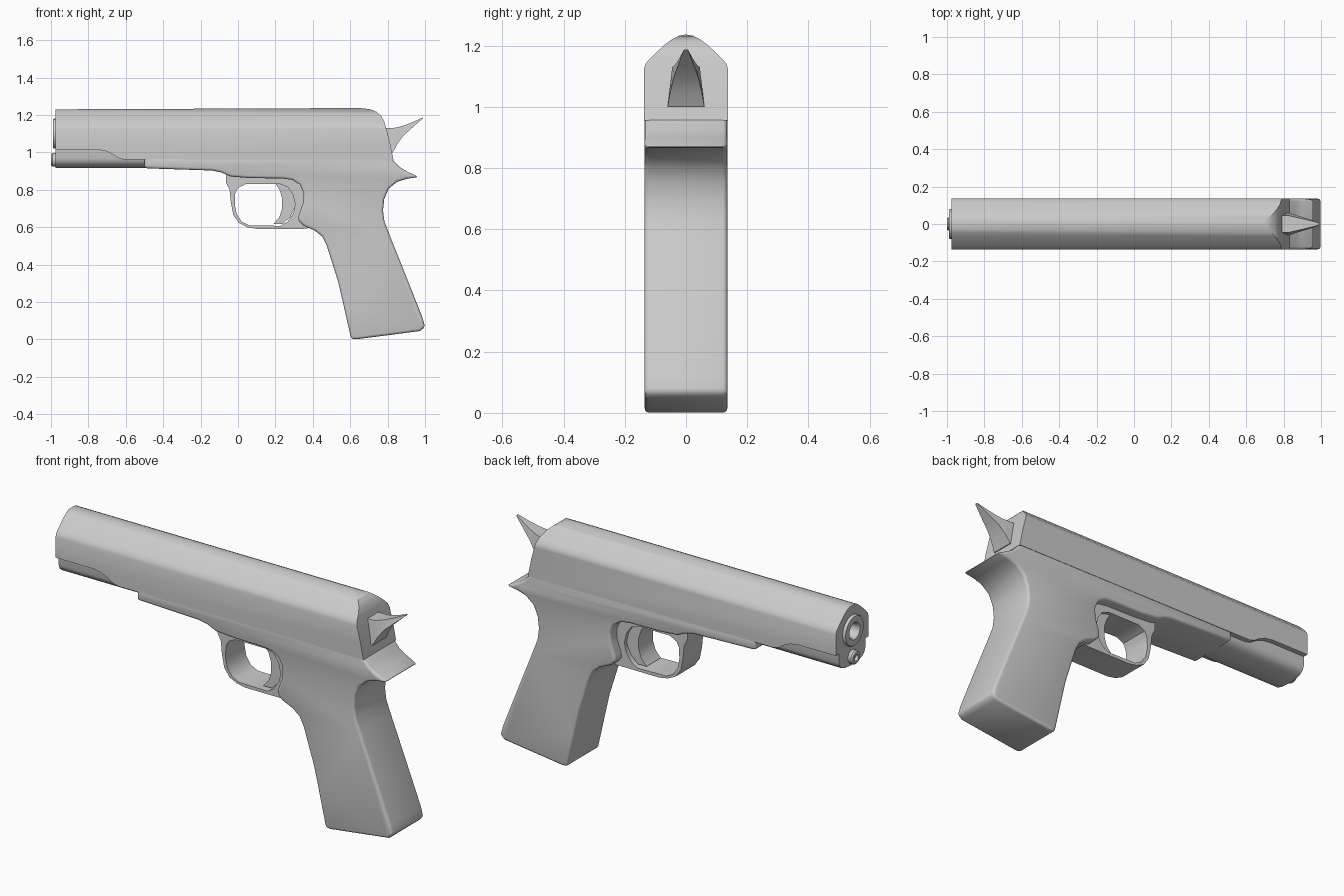
import bpy, bmesh, math

cube = bpy.data.objects.get("Cube")
if cube:
    bpy.data.objects.remove(cube, do_unlink=True)

metal = bpy.data.materials.new("plain_grey")
metal.use_nodes = True
GREY = (0.6, 0.6, 0.6, 1)
metal.diffuse_color = GREY
for node in metal.node_tree.nodes:
    if node.type == 'BSDF_PRINCIPLED':
        node.inputs["Base Color"].default_value = GREY


def finish(name, bm):
    bmesh.ops.recalc_face_normals(bm, faces=bm.faces)
    mesh = bpy.data.meshes.new(name)
    bm.to_mesh(mesh)
    bm.free()
    mesh.materials.append(metal)
    obj = bpy.data.objects.new(name, mesh)
    bpy.context.collection.objects.link(obj)
    return obj


def prism(name, outline, axis, low, high):
    """Extrude an (x, z) outline along y, or a (y, z) outline along x."""
    bm = bmesh.new()

    def place(p, d):
        return (p[0], d, p[1]) if axis == 'y' else (d, p[0], p[1])
    a = [bm.verts.new(place(p, low)) for p in outline]
    b = [bm.verts.new(place(p, high)) for p in outline]
    bm.faces.new(a)
    bm.faces.new(b[::-1])
    for i in range(len(a)):
        j = (i + 1) % len(a)
        bm.faces.new((a[i], b[i], b[j], a[j]))
    return finish(name, bm)


def lathe(name, profile, z, sides=32):
    """Revolve (x, radius) points about a lengthwise axis at height z."""
    bm = bmesh.new()
    verts = [bm.verts.new((x, r, z)) for x, r in profile]
    edges = [bm.edges.new(pair) for pair in zip(verts, verts[1:])]
    bmesh.ops.spin(bm, geom=verts + edges, cent=(0, 0, z), axis=(1, 0, 0),
                   angle=math.tau, steps=sides, use_duplicate=False)
    bmesh.ops.remove_doubles(bm, verts=bm.verts, dist=0.0005)
    return finish(name, bm)


def select(obj):
    bpy.ops.object.select_all(action='DESELECT')
    obj.select_set(True)
    bpy.context.view_layer.objects.active = obj


def cut(obj, tool, operation):
    mod = obj.modifiers.new("cut", 'BOOLEAN')
    mod.object, mod.operation, mod.solver = tool, operation, 'EXACT'
    select(obj)
    bpy.ops.object.modifier_apply(modifier=mod.name)
    bpy.data.objects.remove(tool, do_unlink=True)


def soften(obj, width):
    mod = obj.modifiers.new("soft_edges", 'BEVEL')
    mod.width, mod.segments = width, 3
    mod.limit_method, mod.angle_limit = 'ANGLE', math.radians(50)
    mod.use_clamp_overlap = False
    select(obj)
    bpy.ops.object.modifier_apply(modifier=mod.name)


def smooth(obj, angle=35):
    select(obj)
    bpy.ops.object.shade_smooth_by_angle(angle=math.radians(angle))


def mirrored(half):
    return half + [(-y, z) for y, z in reversed(half) if y > 0]


# Slide: side outline intersected with a domed cross-section
slide = prism("slide", [
    (-0.975, 1.015), (-0.76, 1.015), (-0.71, 1.008), (-0.67, 0.99), (-0.64, 0.97),
    (-0.61, 0.962), (0.832, 0.955), (0.815, 1.04), (0.795, 1.12), (0.782, 1.165),
    (0.765, 1.195), (0.74, 1.217), (0.705, 1.231), (0.65, 1.237), (-0.975, 1.23),
], 'y', -0.2, 0.2)
dome = [(0.137, 0.9), (0.137, 1.125), (0.131, 1.142), (0.115, 1.16), (0.092, 1.182),
        (0.068, 1.204), (0.045, 1.221), (0.022, 1.232), (0, 1.236)]
cut(slide, prism("dome_cutter", mirrored(dome), 'x', -1.1, 1.1), 'INTERSECT')
cut(slide, lathe("bore_cutter", [(-1.1, 0), (-1.1, 0.07), (-0.8, 0.07), (-0.8, 0)], 1.1),
    'DIFFERENCE')
smooth(slide)

# Barrel muzzle and spring plug
smooth(lathe("barrel", [(-0.82, 0), (-0.82, 0.038), (-0.98, 0.038), (-0.99, 0.045),
                        (-0.99, 0.076), (-0.984, 0.08), (-0.9, 0.08)], 1.1))
smooth(lathe("spring_plug", [(-0.93, 0.036), (-0.992, 0.036), (-1.0, 0.03), (-1.0, 0.017),
                             (-0.985, 0.014), (-0.985, 0)], 0.96))

# Rounded dust cover under the front of the slide
cover = [(0.11, 1.03), (0.11, 0.965), (0.102, 0.945), (0.085, 0.93), (0.055, 0.921), (0, 0.917)]
smooth(prism("dust_cover", mirrored(cover), 'x', -0.975, -0.45))

# Frame with grip and tail
frame = prism("frame_and_grip", [
    (-0.5, 0.972), (-0.5, 0.915), (-0.14, 0.903), (-0.09, 0.893), (-0.04, 0.871),
    (0.06, 0.863), (0.24, 0.86), (0.29, 0.853), (0.33, 0.828), (0.35, 0.785),
    (0.348, 0.73), (0.325, 0.665), (0.322, 0.635), (0.35, 0.608), (0.41, 0.582),
    (0.45, 0.55), (0.475, 0.5), (0.5, 0.42), (0.535, 0.31), (0.565, 0.18),
    (0.605, 0.003), (0.635, 0.001), (0.975, 0.045), (1.0, 0.068), (0.985, 0.12),
    (0.9, 0.335), (0.81, 0.56), (0.783, 0.63), (0.775, 0.69), (0.782, 0.75),
    (0.805, 0.805), (0.85, 0.842), (0.9, 0.858), (0.965, 0.868), (0.9, 0.9),
    (0.86, 0.925), (0.83, 0.958), (0.81, 0.972),
], 'y', -0.135, 0.135)
soften(frame, 0.014)
smooth(frame, 40)

# Trigger guard
guard = prism("trigger_guard", [
    (-0.065, 0.88), (-0.065, 0.84), (-0.045, 0.8), (-0.038, 0.73), (-0.025, 0.665),
    (0.005, 0.622), (0.05, 0.6), (0.1, 0.591), (0.35, 0.591), (0.42, 0.6), (0.42, 0.88),
], 'y', -0.08, 0.08)
hole = prism("guard_cutter", [
    (-0.017, 0.72), (-0.007, 0.67), (0.02, 0.63), (0.06, 0.61), (0.23, 0.607),
    (0.265, 0.63), (0.295, 0.675), (0.306, 0.72), (0.293, 0.775), (0.265, 0.815),
    (0.225, 0.83), (0.04, 0.83), (0.0, 0.81), (-0.015, 0.78),
], 'y', -0.3, 0.3)
cut(guard, hole, 'DIFFERENCE')
smooth(guard)

# Crescent trigger
smooth(prism("trigger", [
    (0.195, 0.84), (0.222, 0.8), (0.236, 0.755), (0.236, 0.7), (0.222, 0.655),
    (0.19, 0.618), (0.24, 0.618), (0.28, 0.655), (0.31, 0.72), (0.295, 0.78), (0.265, 0.84),
], 'y', -0.06, 0.06))

# Hammer spur: tapering sections given as x, low z, high z, half width
bm = bmesh.new()
rings = []
for x, low, high, w in [(0.77, 1.0, 1.13, 0.06), (0.828, 1.0, 1.13, 0.06),
                        (0.852, 1.045, 1.134, 0.052), (0.885, 1.09, 1.143, 0.042),
                        (0.93, 1.13, 1.16, 0.028), (0.99, 1.183, 1.187, 0.008)]:
    corners = [(-w, low), (w, low), (w * 0.75, high), (-w * 0.75, high)]
    rings.append([bm.verts.new((x, y, z)) for y, z in corners])
for a, b in zip(rings, rings[1:]):
    for i in range(4):
        j = (i + 1) % 4
        bm.faces.new((a[i], a[j], b[j], b[i]))
bm.faces.new(rings[0])
bm.faces.new(rings[-1])
smooth(finish("hammer", bm))
